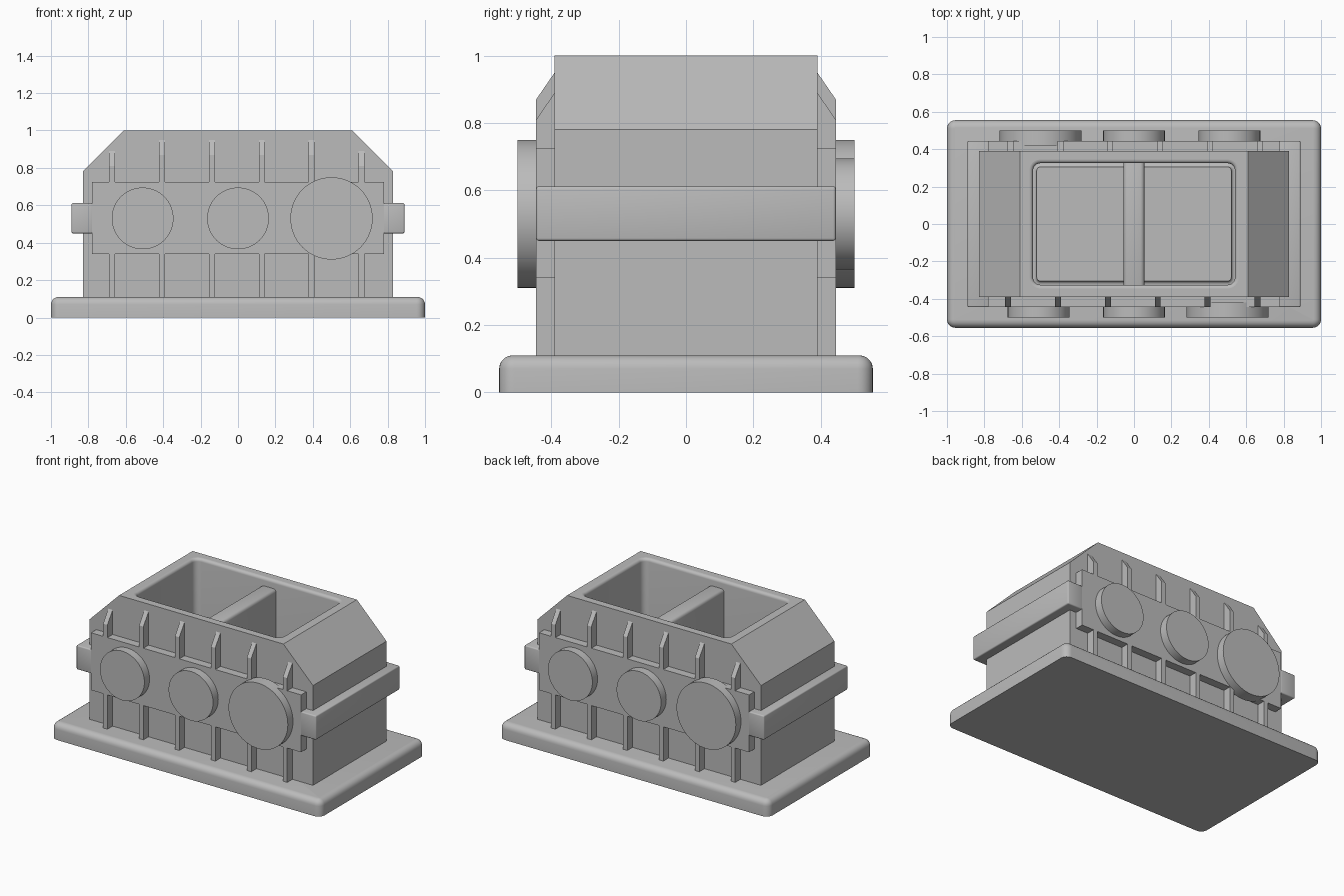
import bpy, bmesh, math

cube = bpy.data.objects.get("Cube")
if cube:
    bpy.data.objects.remove(cube, do_unlink=True)

grey = bpy.data.materials.new("cast_grey")
grey.use_nodes = True
colour = (0.5, 0.5, 0.5, 1)
grey.diffuse_color = colour
grey.node_tree.nodes["Principled BSDF"].inputs["Base Color"].default_value = colour


def finish(name, bm, smooth=True):
    bmesh.ops.recalc_face_normals(bm, faces=bm.faces)
    mesh = bpy.data.meshes.new(name)
    bm.to_mesh(mesh)
    bm.free()
    mesh.materials.append(grey)
    obj = bpy.data.objects.new(name, mesh)
    bpy.context.collection.objects.link(obj)
    bpy.ops.object.select_all(action='DESELECT')
    obj.select_set(True)
    bpy.context.view_layer.objects.active = obj
    if smooth:
        bpy.ops.object.shade_smooth_by_angle(angle=math.radians(35))
    return obj


def prism(name, outline, axis, start, end):
    """Extrude a 2D outline along x or y."""
    bm = bmesh.new()
    place = (lambda a, b, t: (t, a, b)) if axis == 'x' else (lambda a, b, t: (a, t, b))
    lower, upper = ([bm.verts.new(place(a, b, t)) for a, b in outline] for t in (start, end))
    bm.faces.new(lower)
    bm.faces.new(upper)
    for i in range(len(outline)):
        j = (i + 1) % len(outline)
        bm.faces.new((lower[i], lower[j], upper[j], upper[i]))
    return finish(name, bm, False)


def box(name, x, y, z, bevel=0):
    bm = bmesh.new()
    bmesh.ops.create_cube(bm, size=1)
    for v in bm.verts:
        v.co = [lo + (c + 0.5) * (hi - lo) for c, (lo, hi) in zip(v.co, (x, y, z))]
    if bevel:
        bmesh.ops.bevel(bm, geom=bm.edges[:], offset=bevel, segments=3, profile=0.5, affect='EDGES')
    return finish(name, bm)


def rounded_stack(name, half_x, half_y, radius, levels, steps=6):
    """Loft rounded rectangles through levels of (outward offset, height)."""
    bm = bmesh.new()
    loops = []
    for grow, z in levels:
        r = radius + grow
        loop = []
        for k, (sx, sy) in enumerate(((1, 1), (-1, 1), (-1, -1), (1, -1))):
            for s in range(steps + 1):
                a = (k + s / steps) * math.pi / 2
                loop.append(bm.verts.new((sx * (half_x - radius) + r * math.cos(a),
                                          sy * (half_y - radius) + r * math.sin(a), z)))
        loops.append(loop)
    bm.faces.new(loops[0])
    bm.faces.new(loops[-1])
    for low, high in zip(loops, loops[1:]):
        for i in range(len(low)):
            j = (i + 1) % len(low)
            bm.faces.new((low[i], low[j], high[j], high[i]))
    return finish(name, bm)


quarter = [i * math.pi / 10 for i in range(6)]

# Base slab with rounded corners and top edge
R = 0.04
rounded_stack("base", 1, 0.555, R + 0.005,
              [(0, 0)] + [(-R + R * math.cos(a), 0.11 - R + R * math.sin(a)) for a in quarter])

# Housing with sloped shoulders, hollowed from the top
side = [(0.83, 0.08), (0.83, 0.78), (0.61, 1)]
housing = prism("housing", side + [(-x, z) for x, z in reversed(side)], 'y', -0.39, 0.39)
F, FLOOR = 0.02, 0.16
pocket = [(-F * math.sin(a), FLOOR + F - F * math.cos(a)) for a in reversed(quarter)]
pocket += [(F - F * math.cos(a), 1 - F + F * math.sin(a)) for a in quarter] + [(F, 1.1)]
cutter = rounded_stack("pocket_cutter", 0.54, 0.325, 0.04, pocket)
cutter.hide_render = True
cut = housing.modifiers.new("pocket", 'BOOLEAN')
cut.operation, cut.solver, cut.object = 'DIFFERENCE', 'EXACT', cutter
bpy.context.view_layer.objects.active = housing
bpy.ops.object.modifier_apply(modifier=cut.name)
bpy.data.objects.remove(cutter, do_unlink=True)
housing.select_set(True)
bpy.context.view_layer.objects.active = housing
bpy.ops.object.shade_smooth_by_angle(angle=math.radians(35))

# Divider across the pocket
box("divider", (-0.055, 0.055), (-0.36, 0.36), (0.1, 0.945), 0.02)

# Clamp bars on both ends
for name, s in (("left", 1), ("right", -1)):
    box(name + "_end_bar", sorted((s * 0.775, s * 0.89)), (-0.445, 0.445), (0.45, 0.612), 0.008)

# Bearing plates, caps and ribs; the back repeats the front turned half way round
for name, s in (("front", 1), ("back", -1)):
    box(name + "_plate", (-0.78, 0.78), sorted((-s * 0.445, -s * 0.38)), (0.34, 0.725))
    for n, (x, r) in enumerate(((-0.51, 0.165), (0, 0.165), (0.5, 0.22))):
        bm = bmesh.new()
        bmesh.ops.create_cone(bm, cap_ends=True, segments=64, radius1=r, radius2=r, depth=0.08)
        for v in bm.verts:
            px, pz, py = v.co
            v.co = (s * x + px, -s * 0.46 + py, 0.53 + pz)
        finish(f"{name}_cap_{n + 1}", bm)
    for n in range(6):
        x = s * (-0.674 + 0.267 * n)
        top = 0.89 if n in (0, 5) else 0.95
        span = (x - 0.016, x + 0.016)
        box(f"{name}_lower_rib_{n + 1}", span, sorted((-s * 0.445, -s * 0.38)), (0.1, 0.34))
        outline = [(0.38, 0.725), (0.445, 0.725), (0.445, top - 0.08), (0.39, top), (0.38, top)]
        prism(f"{name}_upper_rib_{n + 1}", [(-s * y, z) for y, z in outline], 'x', *span)
